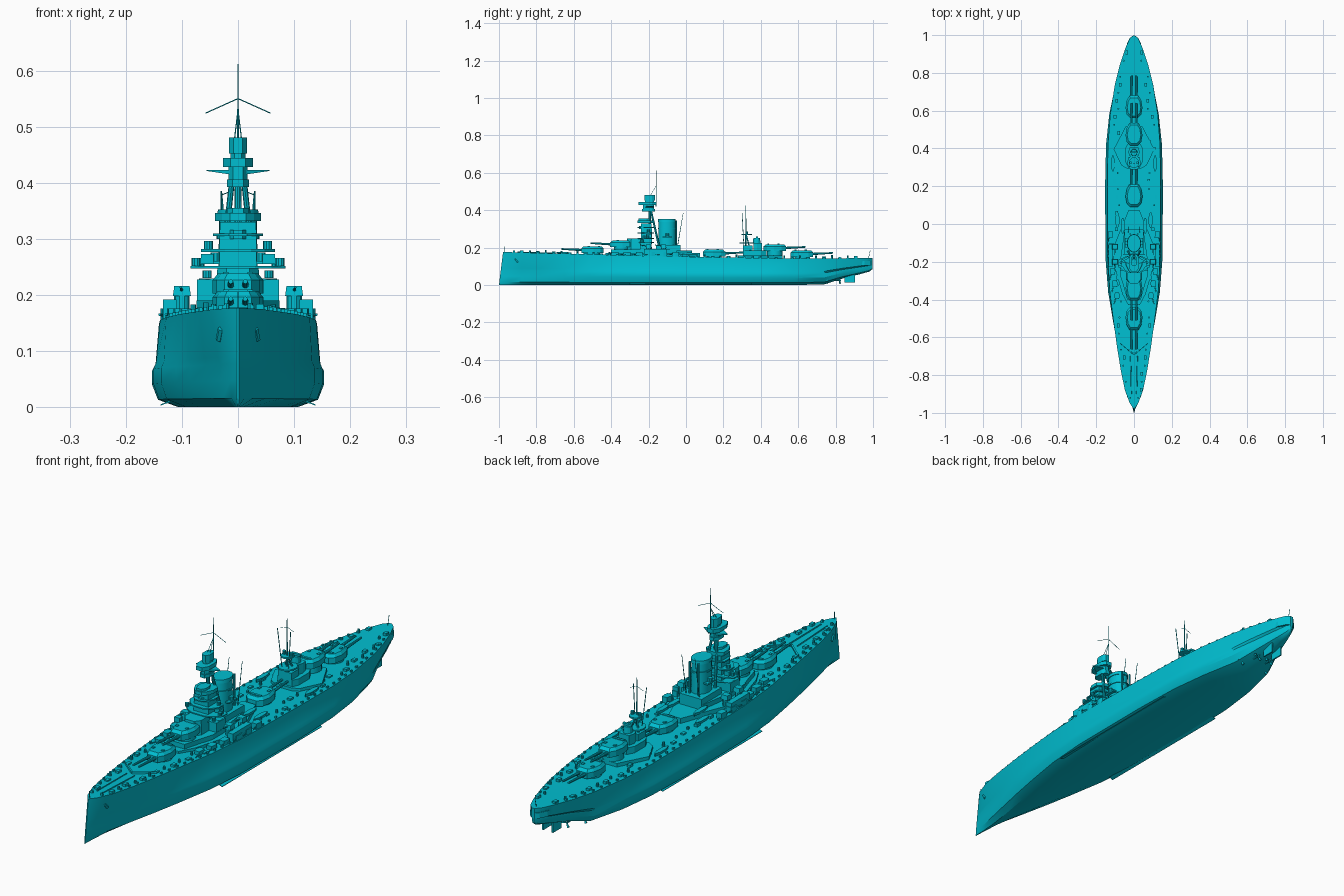
import bpy, bmesh, math, random
from mathutils import Vector

random.seed(4)
mat = bpy.data.materials.new("teal_paint")
mat.diffuse_color = (0.0, 0.52, 0.64, 1)


def finish(name, bm, smooth=False):
    bmesh.ops.recalc_face_normals(bm, faces=bm.faces)
    me = bpy.data.meshes.new(name)
    bm.to_mesh(me)
    bm.free()
    me.materials.append(mat)
    ob = bpy.data.objects.new(name, me)
    bpy.context.collection.objects.link(ob)
    if smooth:
        bpy.context.view_layer.objects.active = ob
        ob.select_set(True)
        bpy.ops.object.shade_smooth_by_angle(angle=math.radians(28))
        ob.select_set(False)
    return ob


def loft(name, rings, smooth=False):
    bm = bmesh.new()
    vs = [[bm.verts.new(p) for p in r] for r in rings]
    n = len(vs[0])
    for a, b in zip(vs, vs[1:]):
        for i in range(n):
            bm.faces.new((a[i], a[(i + 1) % n], b[(i + 1) % n], b[i]))
    bm.faces.new(vs[0])
    bm.faces.new(vs[-1])
    return finish(name, bm, smooth)


def prism(name, half, y, z0, z1, taper=1.0, d=1, x=0):
    """Mirrored half outline extruded from z0 to z1; d=-1 turns it to the bow."""
    pts = half + [(-a, b) for a, b in reversed(half) if a > 0]
    return loft(name, [[(x + a * k, y + d * b * k, z) for a, b in pts] for z, k in ((z0, 1), (z1, taper))])


def box(name, x, y, z, sx, sy, sz, taper=1.0):
    return prism(name, [(sx / 2, -sy / 2), (sx / 2, sy / 2)], y, z, z + sz, taper, 1, x)


def tube(name, p, q, r, r2=None, n=8):
    p, q = Vector(p), Vector(q)
    r2 = r if r2 is None else r2
    w = (q - p).normalized()
    u = w.orthogonal().normalized()
    v = w.cross(u)
    ang = [2 * math.pi * i / n for i in range(n)]
    return loft(name, [[c + (u * math.cos(a) + v * math.sin(a)) * k for a in ang] for c, k in ((p, r), (q, r2))], n > 8)


def drum(name, x, y, z0, z1, rx, ry=None, k=1.0, n=20):
    ry = ry or rx
    ang = [2 * math.pi * i / n for i in range(n)]
    return loft(name, [[(x + rx * s * math.cos(a), y + ry * s * math.sin(a), z) for a in ang]
                       for z, s in ((z0, 1), (z1, k))], True)


# Hull stations: y, deck, side, bulge, bottom half-widths, keel z, deck z
stations = [
    (-1.0, .002, .002, .002, .001, 0, .177), (-.95, .022, .016, .014, .003, 0, .176),
    (-.88, .048, .036, .032, .008, 0, .174), (-.78, .069, .060, .056, .022, 0, .171),
    (-.65, .090, .086, .085, .045, 0, .168), (-.52, .108, .108, .110, .068, 0, .165),
    (-.36, .128, .132, .137, .092, 0, .160), (-.18, .139, .146, .151, .104, 0, .155),
    (.2, .141, .147, .153, .106, 0, .148), (.42, .138, .143, .148, .092, 0, .144),
    (.58, .126, .128, .131, .064, 0, .142), (.74, .101, .100, .098, .025, .004, .142),
    (.84, .076, .070, .060, .012, .036, .143), (.93, .046, .042, .032, .008, .058, .145),
    (.98, .024, .021, .015, .004, .072, .146), (.997, .006, .006, .005, .002, .085, .146)]
rings = []
for y, dk, sd, bl, bt, kz, dz in stations:
    half = [(bt, 0), (bt + (bl - bt) * .78, .09), (bl, .27), (bl, .44), (sd, .51), (dk, 1)]
    rake = .022 if y == -1 else 0
    r = [(a, y + rake * f, kz + (dz - kz) * f) for a, f in half]
    rings.append(r + [(-a, b, c) for a, b, c in reversed(r)])
loft("hull", rings, True)

# Underwater fittings: bilge keels, shafts, propellers, rudders
for s in (-1, 1):
    loft("bilge_keel", [[(s * .112, y, .012), (s * .138, y, .003), (s * .138, y, .005), (s * .112, y, .016)]
                        for y in (-.3, .35)])
    box("rudder", s * .022, .875, .014, .006, .055, .055)
    for x, y in ((.03, .82), (.062, .75)):
        tube("propeller_shaft", (s * x, y - .16, .03), (s * x, y, .026), .004)
        for a in range(3):
            t = a * 2.094
            tube("propeller_blade", (s * x, y, .026), (s * x + .019 * math.cos(t), y + .004, .026 + .019 * math.sin(t)), .002, .006, 5)
prism("stern_walk", [(.04, -.05), (.037, -.02), (.022, .01), (.006, .022)], .975, .105, .128)
tube("bow_jackstaff", (0, -.968, .17), (0, -.968, .205), .0012)
tube("stern_staff", (0, .975, .14), (0, .985, .185), .0012)

# Main turrets: y, base z, direction
turret = [(.020, -.060), (.038, -.042), (.045, -.005), (.038, .036), (.024, .060)]
for y, z, d in ((-.5, .172, -1), (-.345, .203, -1), (.15, .154, 1), (.475, .183, 1), (.62, .151, 1)):
    drum("barbette", 0, y, .13, z + .003, .041)
    prism("turret_body", turret, y, z, z + .024, 1, d)
    prism("turret_roof", turret, y, z + .024, z + .035, .8, d)
    for s in (-1, 1):
        tube("main_gun", (s * .013, y + d * .05, z + .015), (s * .013, y + d * .165, z + .021), .0065, .0042, 10)
        box("sighting_hood", s * .022, y + d * .02, z + .03, .01, .012, .008)
    box("rangefinder", 0, y - d * .035, z + .03, .05, .01, .008)

# Shelter decks fore and aft
prism("fore_shelter_deck", [(.03, -.43), (.062, -.37), (.108, -.21), (.112, -.13), (.028, .075)], 0, .145, .171)
prism("fore_upper_deck", [(.036, -.40), (.055, -.33), (.074, -.27), (.074, -.2), (.05, -.03)], 0, .17, .19)
prism("aft_shelter_deck", [(.04, .295), (.066, .31), (.108, .395), (.045, .515)], 0, .135, .158)
prism("aft_deckhouse", [(.034, .305), (.046, .33), (.046, .40), (.03, .43)], 0, .155, .185)

# Bridge stack
prism("conning_tower", [(.022, -.055), (.04, -.03), (.04, .03), (.022, .05)], -.265, .185, .248, .92)
box("bridge_base", 0, -.215, .185, .146, .06, .043)
box("bridge_tower", 0, -.212, .22, .068, .06, .11, .95)
wing = [(.03, -.045), (.06, -.03), (.085, -.005), (.085, .025), (.04, .045)]
for z, k, h in ((.225, .82, .004), (.247, 1, .005), (.277, .78, .005), (.305, .52, .005), (.332, .48, .014)):
    prism("bridge_platform", [(a * k, b) for a, b in wing], -.215, z, z + h)
for s in (-1, 1):
    for x, y, z in ((.068, -.205, .252), (.075, -.225, .252), (.053, -.2, .282), (.055, -.235, .23)):
        drum("searchlight", s * x, y, z, z + .014, .008, n=10)
    box("signal_cabin", s * .055, -.2, .255, .022, .03, .018)

# Tripod mast and foretop
tube("fore_mast", (0, -.19, .18), (0, -.195, .46), .0075, .006, 10)
for s in (-1, 1):
    tube("tripod_leg", (s * .034, -.14, .19), (s * .01, -.19, .41), .006, .005)
    loft("foretop_wing", [[(s * .015, -.22, z), (s * .056, -.195, z + .006 * t), (s * .015, -.17, z)]
                          for z, t in ((.415, 1), (.423, 0))])
    tube("fore_yard", (0, -.16, .55), (s * .058, -.16, .524), .001)
    tube("mast_stay", (s * .006, -.19, .48), (0, -.16, .53), .001)
top = [(.5, -1), (1, -.5), (1, .5), (.5, 1)]
for w, l, y, z, h in ((.02, .034, -.2, .392, .014), (.017, .03, -.2, .404, .026), (.027, .048, -.205, .428, .016),
                      (.013, .024, -.195, .443, .01), (.016, .028, -.195, .452, .029), (.02, .03, -.225, .335, .02), (.016, .025, -.225, .30, .016)):
    prism("foretop_level", [(a * w, b * l) for a, b in top], y, z, z + h)
tube("topmast", (0, -.16, .42), (0, -.16, .612), .0018, .001)

# Funnel
drum("funnel", 0, -.102, .185, .345, .035, .046, .97, 24)
drum("funnel_band", 0, -.102, .30, .306, .038, .049)
drum("funnel_cap", 0, -.102, .338, .352, .037, .048, .97, 24)
box("funnel_casing", 0, -.095, .165, .1, .13, .05)
for s in (-1, 1):
    tube("steam_pipe", (s * .02, -.053, .19), (s * .02, -.053, .345), .004)
    box("searchlight_stand", s * .035, -.1, .255, .024, .05, .006)
    drum("funnel_searchlight", s * .04, -.1, .26, .276, .009, n=10)

# After superstructure and main mast
prism("aft_control_tower", [(.024, -.02), (.03, 0), (.024, .025)], .38, .18, .225)
drum("aft_director", 0, .378, .224, .252, .018, .02, .9, 12)
box("aft_rangefinder", 0, .38, .252, .04, .01, .008)
box("aft_mast_house", 0, .33, .18, .06, .05, .032)
tube("main_mast", (0, .32, .14), (0, .32, .425), .005, .0012)
for z, r in ((.222, .036), (.268, .026)):
    drum("main_mast_platform", 0, .325, z, z + .006, r, r * 1.1, n=12)
for s in (-1, 1):
    tube("main_mast_strut", (s * .03, .345, .18), (0, .322, .27), .0035)
    drum("aft_searchlight", s * .017, .325, .274, .287, .007, n=10)
    tube("aerial_spreader", (0, .32, .39), (s * .03, .32, .378), .0008)
    tube("boat_boom", (s * .012, .31, .19), (s * .03, .30, .385), .0016)

# Secondary battery, anti-aircraft mounts, boats and davits along the sides
for s in (-1, 1):
    for i in range(6):
        y = -.38 + i * .065
        x = .094 + .034 * min(1, i / 3)
        prism("casemate", [(.011, -.018), (.014, 0), (.011, .018)], y, .148, .176, 1, 1, s * (x - .004))
        tube("casemate_gun", (s * x, y, .163), (s * (x + .012), y - .045, .165), .0032, .0022)
    for y in (-.2, -.12):
        drum("gun_pedestal", s * .1, y, .165, .2, .014, n=10)
        box("gun_shield", s * .1, y, .198, .032, .03, .018, .85)
        tube("light_gun", (s * .1, y, .207), (s * .102, y - .045, .214), .003, .002)
    box("side_locker", s * .122, -.165, .15, .024, .12, .042)
    for x, y, z in ((.088, .02, .152), (.06, -.01, .172), (.112, .32, .146)):
        loft("boat", [[(s * x + a * w, y + b, z + c) for a, c in ((-1, .013), (-.5, 0), (.5, 0), (1, .013))]
                      for b, w in ((-.042, .002), (-.02, .01), (.02, .01), (.042, .003))])
    tube("boat_derrick", (s * .03, -.05, .18), (s * .03, -.015, .385), .0022, .001)
    # Long anchor chains and breakwater
    tube("anchor_chain", (s * .014, -.9, .176), (s * .018, -.7, .171), .0025, n=6)
    tube("breakwater", (0, -.69, .174), (s * .07, -.63, .172), .005, n=4)
    tube("anchor", (s * .03, -.915, .14), (s * .034, -.9, .12), .006, n=6)

# Small deck fittings: bollards, hatches and vents in mirrored pairs
for i in range(44):
    y = -.92 + i * .0425
    a, b = next((p, q) for p, q in zip(stations, stations[1:]) if q[0] >= y)
    t = (y - a[0]) / (b[0] - a[0])
    w, z = a[1] + (b[1] - a[1]) * t, a[6] + (b[6] - a[6]) * t
    for s in (-1, 1):
        box("bollard", s * (w - .008), y, z - .002, .006, .009, .009)
        x = w * random.uniform(.55, .82)
        if i % 2:
            box("hatch", s * x, y, z - .002, .014, .02, random.uniform(.007, .013))
        else:
            drum("ventilator", s * x, y, z - .002, z + random.uniform(.009, .018), .005, n=8)
